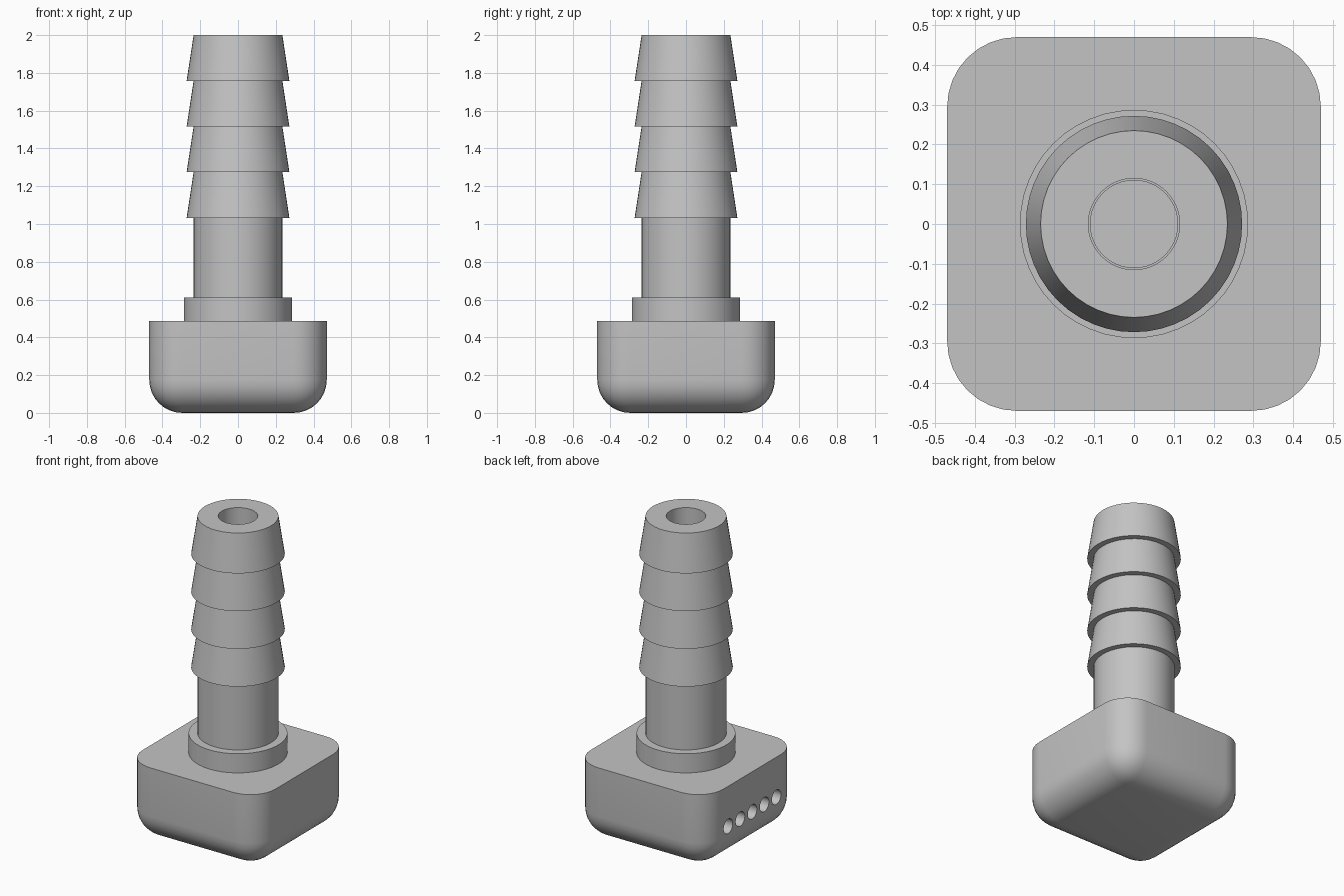
import bpy
import bmesh
import math
from mathutils import Matrix

if "Cube" in bpy.data.objects:
    bpy.data.objects.remove(bpy.data.objects["Cube"], do_unlink=True)

SEGMENTS = 48
HALF = 0.47        # half width of the base
BASE_TOP = 0.487
COLLAR_TOP = 0.61
ROUND = 0.175      # edge rounding of the base
BORE = 0.115
SHAFT = 0.235
BARB = 0.272
BARB_START, BARB_COUNT = 1.033, 4
HOLE_COUNT, HOLE_GAP, HOLE_RADIUS, HOLE_Z = 5, 0.122, 0.046, 0.23

grey = bpy.data.materials.new("light_grey")
grey.use_nodes = True
COLOUR = (0.55, 0.55, 0.55, 1)
grey.diffuse_color = COLOUR
grey.node_tree.nodes["Principled BSDF"].inputs["Base Color"].default_value = COLOUR


def add_object(name, bm):
    bmesh.ops.recalc_face_normals(bm, faces=bm.faces)
    mesh = bpy.data.meshes.new(name)
    bm.to_mesh(mesh)
    bm.free()
    obj = bpy.data.objects.new(name, mesh)
    bpy.context.collection.objects.link(obj)
    mesh.materials.append(grey)
    return obj


def activate(obj):
    bpy.ops.object.select_all(action="DESELECT")
    obj.select_set(True)
    bpy.context.view_layer.objects.active = obj


def smooth(obj):
    activate(obj)
    bpy.ops.object.shade_smooth_by_angle(angle=math.radians(30))


def lathe(name, profile):
    """Spin a closed (radius, height) outline around the z axis."""
    bm = bmesh.new()
    verts = [bm.verts.new((r, 0, z)) for r, z in profile]
    edges = [bm.edges.new((v, verts[i - 1])) for i, v in enumerate(verts)]
    bmesh.ops.spin(bm, geom=verts + edges, axis=(0, 0, 1), cent=(0, 0, 0),
                   angle=math.tau, steps=SEGMENTS)
    bmesh.ops.remove_doubles(bm, verts=bm.verts, dist=0.0001)
    obj = add_object(name, bm)
    smooth(obj)
    return obj


def add_rod(bm, radius, length, matrix):
    bmesh.ops.create_cone(bm, cap_ends=True, segments=SEGMENTS, radius1=radius,
                          radius2=radius, depth=length, matrix=matrix)


# Barbed tube: shaft, four tapered barbs and the central bore
outline = [(BORE, BASE_TOP), (SHAFT, BASE_TOP), (SHAFT, BARB_START)]
step = (2 - BARB_START) / BARB_COUNT
for i in range(BARB_COUNT):
    low = BARB_START + i * step
    outline += [(BARB, low), (SHAFT, low + step)]
outline.append((BORE, 2))
lathe("barbed_tube", outline)

# Collar around the foot of the tube
lathe("collar", [(SHAFT, BASE_TOP), (0.287, BASE_TOP),
                 (0.287, COLLAR_TOP), (SHAFT, COLLAR_TOP)])

# Base block: rounded everywhere except around its flat top
bm = bmesh.new()
bmesh.ops.create_cube(bm, size=1, matrix=Matrix.Translation((0, 0, BASE_TOP / 2))
                      @ Matrix.Diagonal((2 * HALF, 2 * HALF, BASE_TOP, 1)))
rounded = [e for e in bm.edges if min(v.co.z for v in e.verts) < 0.01]
bmesh.ops.bevel(bm, geom=rounded, offset=ROUND, offset_type="OFFSET",
                segments=8, profile=0.5, affect="EDGES")
base = add_object("base_block", bm)

# Bore continuing into the base, and a row of outlets on the -x side
cutters = []
bm = bmesh.new()
add_rod(bm, 0.11, 0.5, Matrix.Translation((0, 0, HOLE_Z + 0.2)))
cutters.append(add_object("bore_cutter", bm))
bm = bmesh.new()
for i in range(HOLE_COUNT):
    y = (i - (HOLE_COUNT - 1) / 2) * HOLE_GAP
    add_rod(bm, HOLE_RADIUS, 0.6, Matrix.Translation((-0.3, y, HOLE_Z))
            @ Matrix.Rotation(math.pi / 2, 4, "Y"))
cutters.append(add_object("outlet_cutter", bm))

for cutter in cutters:
    cutter.hide_render = True
    activate(base)
    cut = base.modifiers.new("cut", "BOOLEAN")
    cut.operation = "DIFFERENCE"
    cut.solver = "EXACT"
    cut.object = cutter
    bpy.ops.object.modifier_apply(modifier=cut.name)
    bpy.data.objects.remove(cutter, do_unlink=True)
smooth(base)
